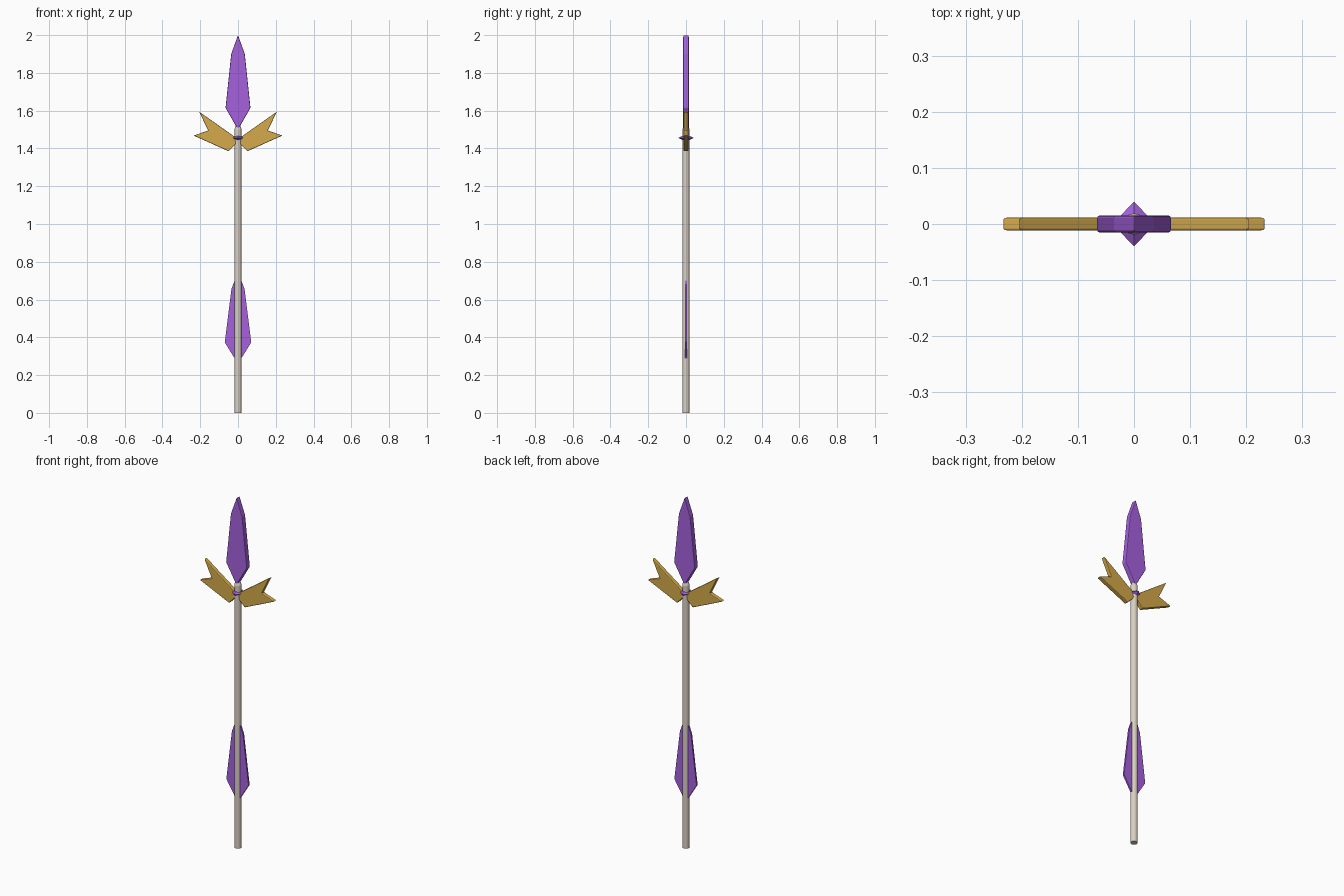
import bpy, bmesh

if "Cube" in bpy.data.objects:
    bpy.data.objects.remove(bpy.data.objects["Cube"])


def material(name, rgb):
    m = bpy.data.materials.new(name)
    m.diffuse_color = (*rgb, 1)
    m.use_nodes = True
    m.node_tree.nodes["Principled BSDF"].inputs["Base Color"].default_value = m.diffuse_color
    return m


purple = material("purple", (0.38, 0.12, 0.73))
gold = material("gold", (0.66, 0.40, 0.07))
bone = material("bone", (0.70, 0.63, 0.54))


def add(name, bm, mat):
    bmesh.ops.recalc_face_normals(bm, faces=bm.faces)
    me = bpy.data.meshes.new(name)
    bm.to_mesh(me)
    bm.free()
    me.materials.append(mat)
    ob = bpy.data.objects.new(name, me)
    bpy.context.collection.objects.link(ob)
    return ob


def plate(name, outline, half, mat, bevel=0):
    """Extrude an (x, z) outline to y = +-half, with optional bevelled edges."""
    bm = bmesh.new()
    face = bm.faces.new([bm.verts.new((x, -half, z)) for x, z in outline])
    ext = bmesh.ops.extrude_face_region(bm, geom=[face])
    verts = [v for v in ext["geom"] if isinstance(v, bmesh.types.BMVert)]
    bmesh.ops.translate(bm, verts=verts, vec=(0, 2 * half, 0))
    ob = add(name, bm, mat)
    if bevel:
        b = ob.modifiers.new("bevel", 'BEVEL')
        b.width, b.segments, b.limit_method = bevel, 2, 'ANGLE'
    return ob


def leaf(points):
    """Complete a symmetric outline from its right half (top to bottom)."""
    return points + [(-x, z) for x, z in reversed(points) if x > 0]


def cone(name, z0, z1, r0, r1, sides, mat):
    bm = bmesh.new()
    bmesh.ops.create_cone(bm, cap_ends=True, segments=sides,
                          radius1=r0, radius2=r1, depth=z1 - z0)
    bmesh.ops.translate(bm, verts=bm.verts, vec=(0, 0, (z0 + z1) / 2))
    return add(name, bm, mat)


# Shaft with a short tapered tip running into the blade
shaft = cone("shaft", 0, 1.5, 0.019, 0.019, 12, bone)
tip = cone("shaft_tip", 1.5, 1.54, 0.019, 0.005, 12, bone)
for ob in (shaft, tip):
    for p in ob.data.polygons:
        p.use_smooth = len(p.vertices) == 4

# Spear blade
plate("blade", leaf([(0, 2.0), (0.036, 1.9), (0.066, 1.615), (0, 1.5)]),
      0.015, purple, 0.004)

# Thin lower fin through the shaft
plate("lower_fin", leaf([(0, 0.75), (0.035, 0.655), (0.07, 0.373), (0, 0.26)]),
      0.005, purple)

# Forked wings
wing = [(0.015, 1.46), (0.206, 1.595), (0.158, 1.495),
        (0.235, 1.468), (0.049, 1.385), (0.01, 1.425)]
for side, s in (("right", 1), ("left", -1)):
    plate(side + "_wing", [(s * x, z) for x, z in wing], 0.012, gold, 0.004)

# Central faceted gem
bm = bmesh.new()
ring = [bm.verts.new((x, y, 1.456)) for x, y in
        ((0.038, 0), (0, 0.04), (-0.038, 0), (0, -0.04))]
for z in (1.478, 1.434):
    apex = bm.verts.new((0, 0, z))
    for i in range(4):
        bm.faces.new((ring[i], ring[(i + 1) % 4], apex))
add("gem", bm, purple)
